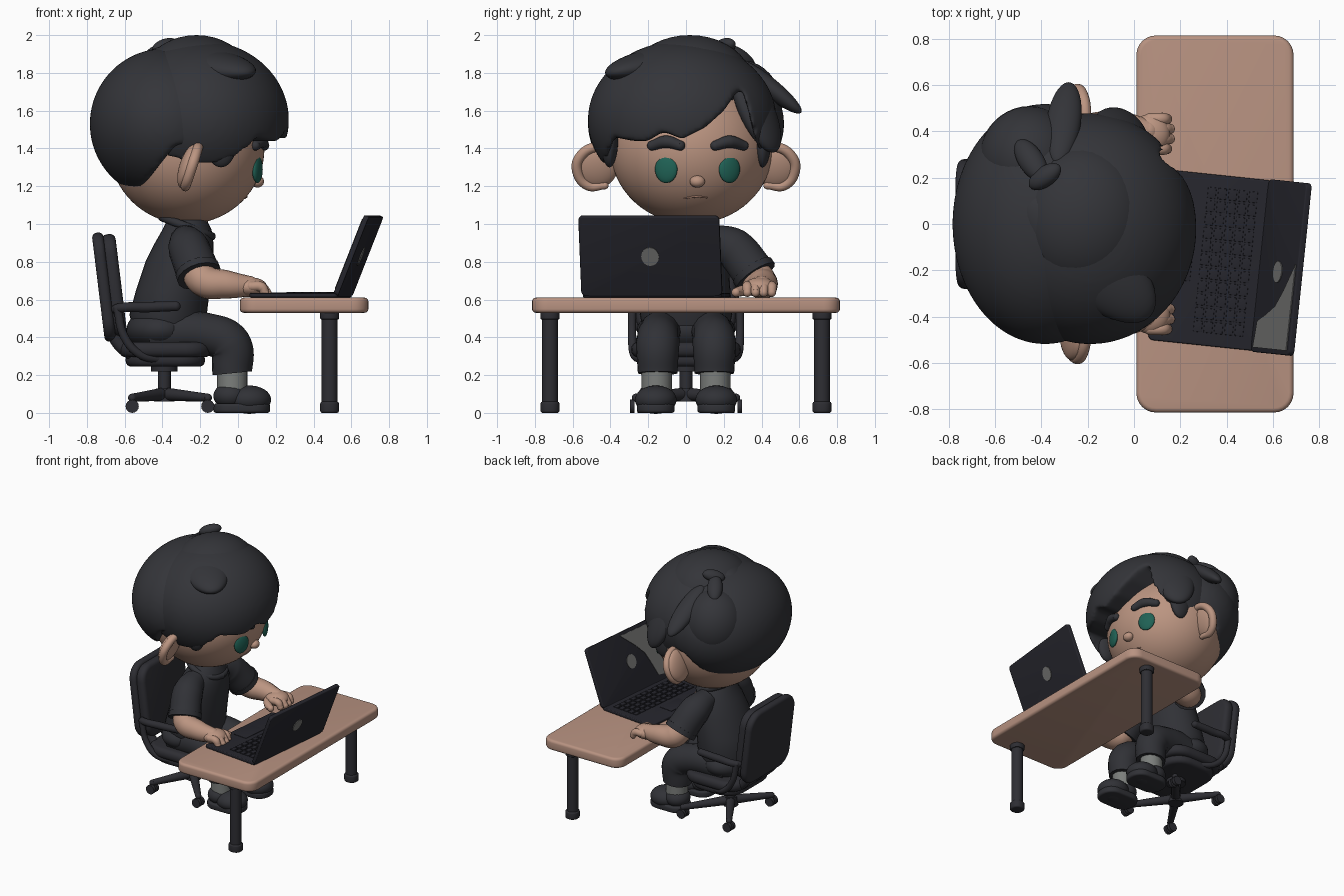
import bpy, bmesh
from math import radians, sqrt, cos, sin, tau
from mathutils import Matrix, Vector

if "Cube" in bpy.data.objects:
    bpy.data.objects.remove(bpy.data.objects["Cube"])

def material(name, *rgb):
    m = bpy.data.materials.new(name)
    m.use_nodes = True
    m.diffuse_color = (*rgb, 1)
    m.node_tree.nodes["Principled BSDF"].inputs["Base Color"].default_value = (*rgb, 1)
    return m

SKIN = material("skin", .5, .3, .22)
WOOD = material("table top", .48, .29, .22)
HAIR = material("hair black", .034, .035, .041)
CLOTH = material("clothes black", .03, .031, .037)
CHAIR = material("chair black", .027, .027, .033)
SHELL = material("laptop black", .019, .019, .026)
GREEN = material("eye green", .014, .12, .09)
GREY = material("badge grey", .17, .17, .165)
SOCK = material("sock grey", .2, .21, .2)
LIP = material("lip brown", .33, .18, .13)
I = Matrix.Identity(4)
YZ = Matrix(((0, 0, 1, 0), (1, 0, 0, 0), (0, 1, 0, 0), (0, 0, 0, 1)))
XZ = Matrix(((1, 0, 0, 0), (0, 0, 1, 0), (0, 1, 0, 0), (0, 0, 0, 1)))
T = Matrix.Translation

def finish(bm, name, mat, M=I):
    bm.transform(M)
    bmesh.ops.recalc_face_normals(bm, faces=bm.faces)
    for f in bm.faces:
        f.smooth = True
    for e in bm.edges:
        e.smooth = e.calc_face_angle(0) < .7
    me = bpy.data.meshes.new(name)
    bm.to_mesh(me)
    bm.free()
    me.materials.append(mat)
    ob = bpy.data.objects.new(name, me)
    bpy.context.collection.objects.link(ob)
    return ob

def baked(ob):
    bpy.context.view_layer.update()
    return bpy.data.meshes.new_from_object(ob.evaluated_get(bpy.context.evaluated_depsgraph_get()))

def ellipsoid(name, c, r, mat, R=I, seg=40):
    bm = bmesh.new()
    bmesh.ops.create_uvsphere(bm, u_segments=seg, v_segments=seg // 2, radius=1)
    return finish(bm, name, mat, T(c) @ R @ Matrix.Diagonal((*r, 1)))

def box(name, c, size, mat, bevel=.02, M=I, corner=0, axis=2):
    bm = bmesh.new()
    bmesh.ops.create_cube(bm, size=1, matrix=Matrix.Diagonal((*size, 1)))
    if corner:
        along = [e for e in bm.edges if abs((e.verts[0].co - e.verts[1].co)[axis]) > 1e-4]
        bmesh.ops.bevel(bm, geom=along, offset=corner, segments=6, profile=.5, affect='EDGES')
    rim = [e for e in bm.edges if e.calc_face_angle(0) > .8]
    bmesh.ops.bevel(bm, geom=rim, offset=bevel, segments=4, profile=.5, affect='EDGES')
    return finish(bm, name, mat, M @ T(c))

def tube(name, pts, radii, mat, round_ends=True, M=I):
    cu = bpy.data.curves.new(name, 'CURVE')
    cu.dimensions, cu.bevel_depth, cu.bevel_resolution, cu.use_fill_caps = '3D', 1, 6, True
    sp = cu.splines.new('BEZIER')
    sp.bezier_points.add(len(pts) - 1)
    for b, p, r in zip(sp.bezier_points, pts, radii):
        b.co, b.radius = p, r
        b.handle_left_type = b.handle_right_type = 'AUTO'
    tmp = bpy.data.objects.new(name, cu)
    bpy.context.collection.objects.link(tmp)
    bm = bmesh.new()
    bm.from_mesh(baked(tmp))
    bpy.data.objects.remove(tmp)
    if round_ends:
        for p, r in ((pts[0], radii[0]), (pts[-1], radii[-1])):
            bmesh.ops.create_uvsphere(bm, u_segments=16, v_segments=10, radius=r, matrix=T(p))
    return finish(bm, name, mat, M)

def loft(name, rings, mat, n=32):
    bm = bmesh.new()
    loops = [[bm.verts.new((x + rx * cos(tau * i / n), ry * sin(tau * i / n), z)) for i in range(n)]
             for z, x, rx, ry in rings]
    for a, b in zip(loops, loops[1:]):
        for i in range(n):
            bm.faces.new((a[i - 1], a[i], b[i], b[i - 1]))
    bm.faces.new(loops[0])
    bm.faces.new(loops[-1])
    return finish(bm, name, mat)

def prism(name, pts, lo, hi, mat, M):
    bm = bmesh.new()
    f = bm.faces.new([bm.verts.new((u, v, lo)) for u, v in pts])
    ext = bmesh.ops.extrude_face_region(bm, geom=[f], use_keep_orig=True)["geom"]
    bmesh.ops.translate(bm, vec=(0, 0, hi - lo), verts=[g for g in ext if isinstance(g, bmesh.types.BMVert)])
    return finish(bm, name, mat, M)

def carve(ob, profile, M):
    """Cut a hairline out of a solid, then soften its edges."""
    cutter = prism("hairline_cutter", profile, -1.5, 1.5, HAIR, M)
    cutter.hide_render = True
    mod = ob.modifiers.new("cut", 'BOOLEAN')
    mod.operation, mod.solver, mod.object = 'DIFFERENCE', 'EXACT', cutter
    mod = ob.modifiers.new("soften", 'REMESH')
    mod.mode, mod.voxel_size, mod.use_smooth_shade = 'VOXEL', .016, True
    mod = ob.modifiers.new("relax", 'SMOOTH')
    mod.factor, mod.iterations = .5, 6
    me = baked(ob)
    ob.modifiers.clear()
    ob.data = me
    me.materials.clear()
    me.materials.append(HAIR)
    for p in me.polygons:
        p.use_smooth, p.material_index = True, 0
    bpy.data.objects.remove(cutter)

def lock(name, a, b, width, thick):
    a, b = Vector(a), Vector(b)
    d, mid = (b - a).normalized(), (a + b) / 2
    n = mid - Vector((-.3, 0, 1.5))
    n = (n - n.dot(d) * d).normalized()
    R = Matrix((n.cross(d), n, d)).transposed().to_4x4()
    return ellipsoid(name, mid, (width, thick, (b - a).length / 2), HAIR, R)

# Head and face
FC, FR = Vector((-.27, .03, 1.4)), Vector((.41, .43, .4))
def on_face(y, z, out=0):
    q = 1 - ((y - FC.y) / FR.y) ** 2 - ((z - FC.z) / FR.z) ** 2
    return Vector((FC.x + FR.x * sqrt(max(q, 0)) + out, y, z))

ellipsoid("head", FC, FR, SKIN, seg=64)
loft("neck", [(.92, -.26, .1, .1), (1.08, -.26, .1, .1)], SKIN)
for side, y in (("right", -.105), ("left", .23)):
    p = on_face(y, 1.29)
    n = Vector(((p.x - FC.x) / FR.x ** 2, (y - FC.y) / FR.y ** 2, 0))
    R = n.to_track_quat('X', 'Z').to_matrix().to_4x4()
    ellipsoid(side + "_eye", p, (.022, .062, .073), GREEN, R)
    brow = [on_face(y + s * .075, 1.425 + h, .004) for s, h in ((-1, -.01), (0, .01), (1, -.01))]
    tube(side + "_eyebrow", brow, (.026, .034, .026), HAIR)
ellipsoid("nose", on_face(.06, 1.225, .005), (.035, .04, .032), SKIN)
tube("mouth", [on_face(y, z) for y, z in ((-.01, 1.135), (.05, 1.145), (.11, 1.14))], (.004, .006, .004), LIP)
for s, side in ((-1, "right"), (1, "left")):
    R = Matrix.Rotation(radians(18), 4, 'Y')
    ellipsoid(side + "_ear", (-.265, s * .475, 1.305), (.045, .115, .12), SKIN, R)
    rim = [(.02, s * y, z) for y, z in ((.39, .09), (.47, .115), (.56, .06), (.575, -.02), (.52, -.1), (.43, -.1))]
    tube(side + "_ear_rim", rim, (.02, .026, .028, .028, .026, .02), SKIN, M=T((-.265, 0, 1.305)) @ R)

# Hair: back cap, swept fringe and loose locks
back = ellipsoid("hair_back", (-.385, 0, 1.53), (.4, .52, .4), HAIR, seg=64)
carve(back, [(-.58, 1), (-.56, 1.13), (-.33, 1.42), (.3, 1.44), (.3, 1)], XZ)
fringe = ellipsoid("hair_fringe", (-.19, -.02, 1.55), (.46, .5, .42), HAIR, seg=64)
carve(fringe, [(-.46, 1), (-.43, 1.31), (-.38, 1.46), (-.28, 1.44), (-.2, 1.44), (-.12, 1.49), (-.02, 1.45),
               (.1, 1.51), (.2, 1.6), (.29, 1.73), (.33, 1.6), (.36, 1.47), (.41, 1.33), (.47, 1.28), (.6, 1)], YZ)
for s, side in ((-1, "right"), (1, "left")):
    ellipsoid(side + "_sideburn", (-.09, s * .405, 1.44), (.085, .045, .14), HAIR)
lock("crown_lock", (-.46, .1, 1.9), (.07, -.4, 1.8), .17, .085)
lock("crown_tuft", (-.45, .16, 1.92), (-.32, .25, 1.96), .045, .04)
lock("back_tuft", (-.5, .36, 1.83), (-.39, .19, 1.94), .055, .045)
lock("side_lock", (-.33, .26, 1.87), (-.28, .61, 1.59), .075, .05)
lock("front_side_lock", (-.1, .27, 1.84), (-.03, .47, 1.38), .14, .07)
ellipsoid("crown_volume", (-.22, .02, 1.75), (.3, .33, .25), HAIR)
ellipsoid("back_side_volume", (-.45, .28, 1.62), (.22, .23, .25), HAIR)

# Shirt, arms and hands
loft("shirt", [(.46, -.37, .19, .23), (.52, -.37, .205, .245), (.65, -.345, .195, .235), (.8, -.31, .18, .225),
               (.9, -.285, .155, .2), (.97, -.27, .13, .16), (1.03, -.27, .1, .1)], CLOTH)
collar = [(-.27 + .13 * cos(a * tau / 12), .13 * sin(a * tau / 12), .985 - .05 * cos(a * tau / 12)) for a in range(13)]
tube("collar", collar, [.022] * 13, CLOTH)
for s, side in ((-1, "right"), (1, "left")):
    tube(side + "_sleeve", [(-.28, s * .13, .92), (-.26, s * .25, .87), (-.21, s * .36, .74)], (.08, .11, .115), CLOTH, False)
    tube(side + "_cuff", [(-.215, s * .35, .755), (-.205, s * .37, .725)], (.12, .12), CLOTH, False)
    tube(side + "_forearm", [(-.23, s * .33, .79), (-.18, s * .39, .7), (-.06, s * .41, .68), (.06, s * .4, .67)],
         (.08, .088, .075, .055), SKIN)
    ellipsoid(side + "_palm", (.07, s * .39, .665), (.085, .085, .052), SKIN)
    for i in range(4):
        y = s * (.325 + .043 * i)
        reach = .16 - .012 * abs(i - 1.5)
        tube(f"{side}_finger_{i + 1}", [(.07, y, .67), (.125, y, .665), (reach, y, .637)], (.026, .027, .023), SKIN)
    tube(side + "_thumb", [(.02, s * .34, .65), (.06, s * .29, .645), (.1, s * .265, .638)], (.03, .028, .024), SKIN)

# Trousers, socks and shoes
ellipsoid("hips", (-.41, 0, .44), (.18, .26, .12), CLOTH)
for s, side in ((-1, "right"), (1, "left")):
    tube(side + "_trouser_leg", [(-.46, s * .12, .42), (-.15, s * .145, .415), (-.045, s * .15, .36), (-.03, s * .15, .21)],
         (.11, .11, .115, .105), CLOTH, False)
    tube(side + "_sock", [(-.03, s * .155, .1), (-.03, s * .155, .24)], (.08, .08), SOCK, False)
    box(side + "_shoe_sole", (.02, s * .16, .025), (.3, .2, .05), CLOTH, .015, corner=.09)
    ellipsoid(side + "_shoe_toe", (.06, s * .16, .07), (.115, .11, .075), CLOTH)
    ellipsoid(side + "_shoe_heel", (-.04, s * .16, .09), (.09, .095, .07), CLOTH)

# Desk
box("table_top", (.35, 0, .57), (.68, 1.63, .08), WOOD, .02, corner=.085)
for s, side in ((-1, "right"), (1, "left")):
    y = s * .72
    tube(side + "_table_leg", [(.485, y, .02), (.485, y, .54)], (.042, .042), CHAIR, False)
    box(side + "_leg_foot", (.485, y, .03), (.1, .1, .06), CHAIR, .012, corner=.045)
    box(side + "_leg_bracket", (.485, y, .515), (.1, .1, .04), CHAIR, .006, corner=.045)

# Laptop, turned slightly on the desk
LAP = T((.555, -.18, .612)) @ Matrix.Rotation(radians(-6), 4, 'Z')
LID = LAP @ T((0, 0, .012)) @ Matrix.Rotation(radians(21.5), 4, 'Y')
box("laptop_base", (-.225, 0, .011), (.47, .74, .022), SHELL, .006, LAP, .025)
box("laptop_lid", (0, 0, .225), (.028, .75, .45), SHELL, .006, LID, .025, 0)
tube("laptop_hinge", [(0, -.33, .015), (0, .33, .015)], (.014, .014), SHELL, M=LAP)
for row in range(5):
    for col in range(11):
        box(f"key_{row}_{col}", (-.25 + .045 * row, -.29 + .058 * col, .024), (.036, .048, .006), SHELL, .002, LAP)
box("touchpad", (-.36, 0, .023), (.11, .2, .004), SHELL, .0015, LAP)
disc = [(.047 * cos(a * tau / 24), .225 + .052 * sin(a * tau / 24)) for a in range(24)]
prism("lid_badge", disc, .012, .019, GREY, LID @ YZ)
prism("screen_spot", [(u - .02, v) for u, v in disc], -.018, -.012, GREY, LID @ YZ)
prism("screen_glare", [(-.355, .03), (-.355, .425), (.02, .43), (-.1, .32), (-.17, .24), (-.21, .14), (-.24, .05)],
      -.018, -.012, GREY, LID @ YZ)

# Office chair
BACK = T((-.68, 0, .67)) @ Matrix.Rotation(radians(-7), 4, 'Y')
box("backrest_shell", (-.03, 0, 0), (.06, .56, .58), CHAIR, .025, BACK, .12, 0)
box("backrest_cushion", (.025, 0, 0), (.075, .53, .55), CHAIR, .03, BACK, .11, 0)
for y in (-.17, 0, .17):
    tube("back_bracket", [(-.67, y, .5), (-.64, y, .38), (-.55, y, .31), (-.4, y, .28)], [.035] * 4, CHAIR)
box("seat_cushion", (-.385, 0, .335), (.49, .58, .08), CHAIR, .035, corner=.14)
box("seat_shell", (-.385, 0, .28), (.42, .52, .07), CHAIR, .03, corner=.14)
for s, side in ((-1, "right"), (1, "left")):
    arm = [(-.66, s * .23, .54), (-.63, s * .285, .555), (-.48, s * .29, .56), (-.33, s * .285, .565)]
    tube(side + "_armrest", arm, (.022, .025, .028, .026), CHAIR)
    post = [(-.64, s * .285, .555), (-.6, s * .285, .4), (-.52, s * .275, .31), (-.4, s * .23, .28)]
    tube(side + "_arm_post", post, (.022, .022, .022, .022), CHAIR)
tube("chair_column", [(-.39, 0, .06), (-.39, 0, .26)], (.034, .034), CHAIR, False)
tube("column_collar", [(-.39, 0, .22), (-.39, 0, .26)], (.07, .07), CHAIR, False)
tube("base_hub", [(-.39, 0, .06), (-.39, 0, .13)], (.055, .045), CHAIR, False)
for x in (-.56, -.16):
    for y in (-.265, .265):
        tube("base_spoke", [(-.39, 0, .1), (x, y, .08)], (.035, .022), CHAIR)
        for d in (-.02, .02):
            tube("castor_wheel", [(x, y + d - .012, .035), (x, y + d + .012, .035)], (.035, .035), CHAIR, False)
